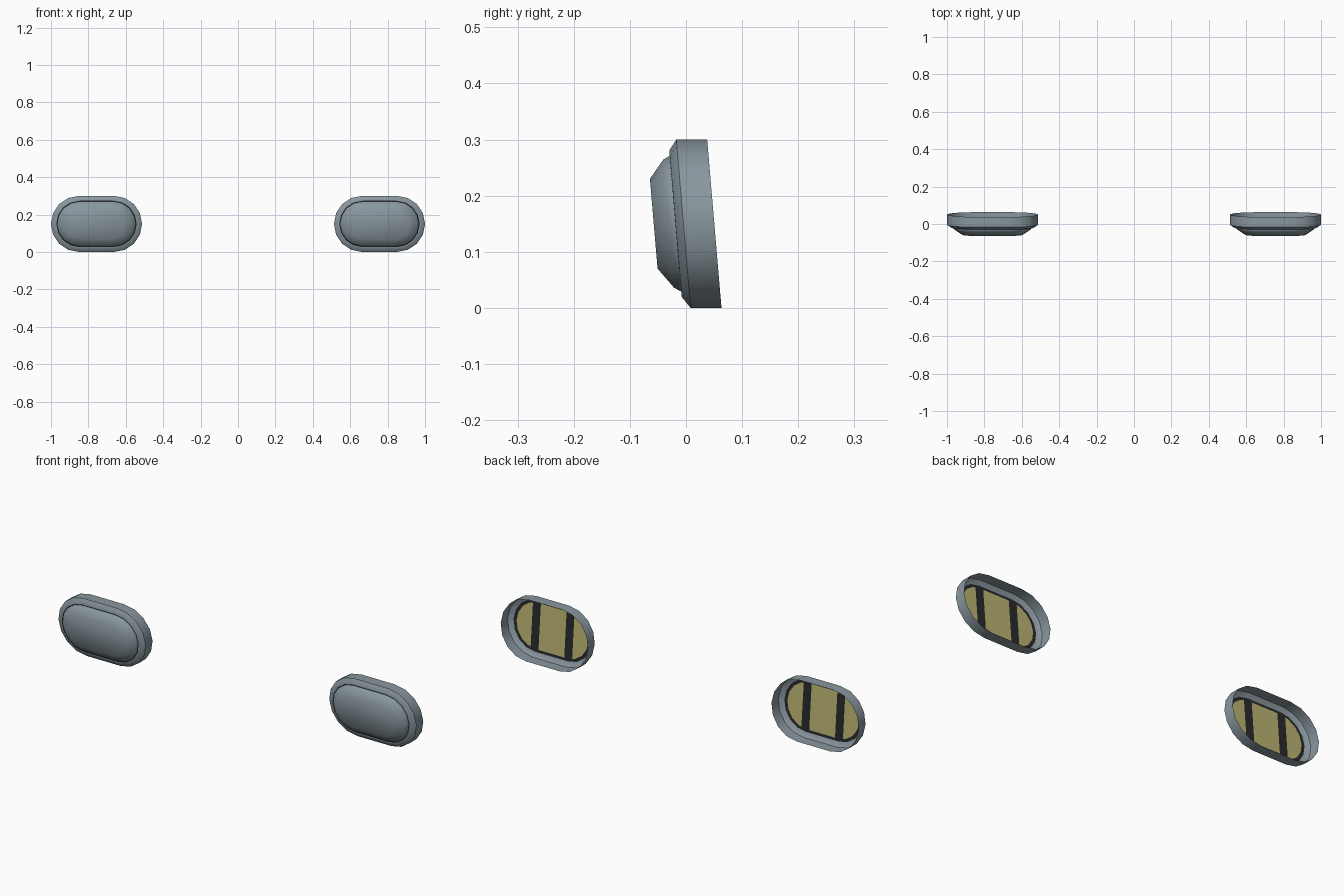
import bpy, bmesh, math

if "Cube" in bpy.data.objects:
    bpy.data.objects.remove(bpy.data.objects["Cube"])

CX, CZ = 0.7565, 0.15      # pod centre (right-hand pod, the left one is mirrored)
SHEAR = 0.085              # backward lean
SEG = 8                    # segments per rounded end


def material(name, rgb):
    m = bpy.data.materials.new(name)
    m.diffuse_color = (*rgb, 1)
    m.use_nodes = True
    m.node_tree.nodes["Principled BSDF"].inputs["Base Color"].default_value = m.diffuse_color
    return m


grey = material("blue_grey_shell", (0.25, 0.31, 0.345))
dark = material("dark_trim", (0.022, 0.022, 0.025))
gold = material("pale_gold", (0.50, 0.45, 0.17))


def place(x, y, z):
    return (CX + x, y - SHEAR * z, CZ + z)


def stadium(r, straight, y):
    pts = []
    for side, start in ((1, -90), (-1, 90)):
        for i in range(SEG + 1):
            a = math.radians(start + 180 * i / SEG)
            pts.append(place(side * straight + r * math.cos(a), y, r * math.sin(a)))
    return pts


def finish(bm, name, mat, angle=40):
    me = bpy.data.meshes.new(name)
    bm.to_mesh(me)
    bm.free()
    ob = bpy.data.objects.new(name, me)
    bpy.context.collection.objects.link(ob)
    me.materials.append(mat)
    bpy.ops.object.select_all(action='DESELECT')
    ob.select_set(True)
    bpy.context.view_layer.objects.active = ob
    bpy.ops.object.shade_smooth_by_angle(angle=math.radians(angle))
    ob.modifiers.new("Mirror", 'MIRROR').use_mirror_merge = False
    return ob


def loft(name, rings, mat, cap=False, angle=40):
    """Skin stadium rings (radius, straight half length, y) from back to front."""
    bm = bmesh.new()
    loops = [[bm.verts.new(p) for p in stadium(*r)] for r in rings]
    n = len(loops[0])
    for a, b in zip(loops, loops[1:]):
        for i in range(n):
            j = (i + 1) % n
            bm.faces.new((a[i], b[i], b[j], a[j])).normal_update()
    if cap:
        bm.faces.new(loops[-1])
    # faces already share one winding; make it point outwards
    bm.normal_update()
    f = bm.faces[:][0] if bm.faces.ensure_lookup_table() is None else None
    if f.normal.z * (f.calc_center_median().z - CZ) < 0:
        for g in list(bm.faces)[:n * (len(rings) - 1)]:
            g.normal_flip()
    return finish(bm, name, mat, angle)


# Outer rim: open shell with chamfered front and narrow lip
loft("rim", [(0.15, 0.0935, 0.0505), (0.15, 0.0935, -0.0045),
             (0.131, 0.092, -0.0185), (0.124, 0.091, -0.0188)], grey)

# Raised front pad
loft("front_pad", [(0.120, 0.091, -0.0172), (0.120, 0.091, -0.021),
                   (0.114, 0.088, -0.031), (0.080, 0.082, -0.0575)],
     grey, cap=True, angle=50)


def plate(name, r, straight, y, mat, cuts=()):
    bm = bmesh.new()
    f = bm.faces.new([bm.verts.new(p) for p in stadium(r, straight, y)])
    f.normal_update()
    if f.normal.y < 0:
        f.normal_flip()
    for c in cuts:
        bmesh.ops.bisect_plane(bm, geom=bm.verts[:] + bm.edges[:] + bm.faces[:],
                               plane_co=(CX + c, 0, 0), plane_no=(1, 0, 0))
    return finish(bm, name, mat)


# Dark backing seen in the gap, and gold inner panel with two dark stripes
plate("dark_backing", 0.127, 0.092, -0.0172, dark)
panel = plate("inner_panel", 0.113, 0.088, -0.0155, gold,
              (-0.116, -0.072, 0.072, 0.116))
panel.data.materials.append(dark)
for p in panel.data.polygons:
    if 0.072 < abs(p.center.x - CX) < 0.116:
        p.material_index = 1
